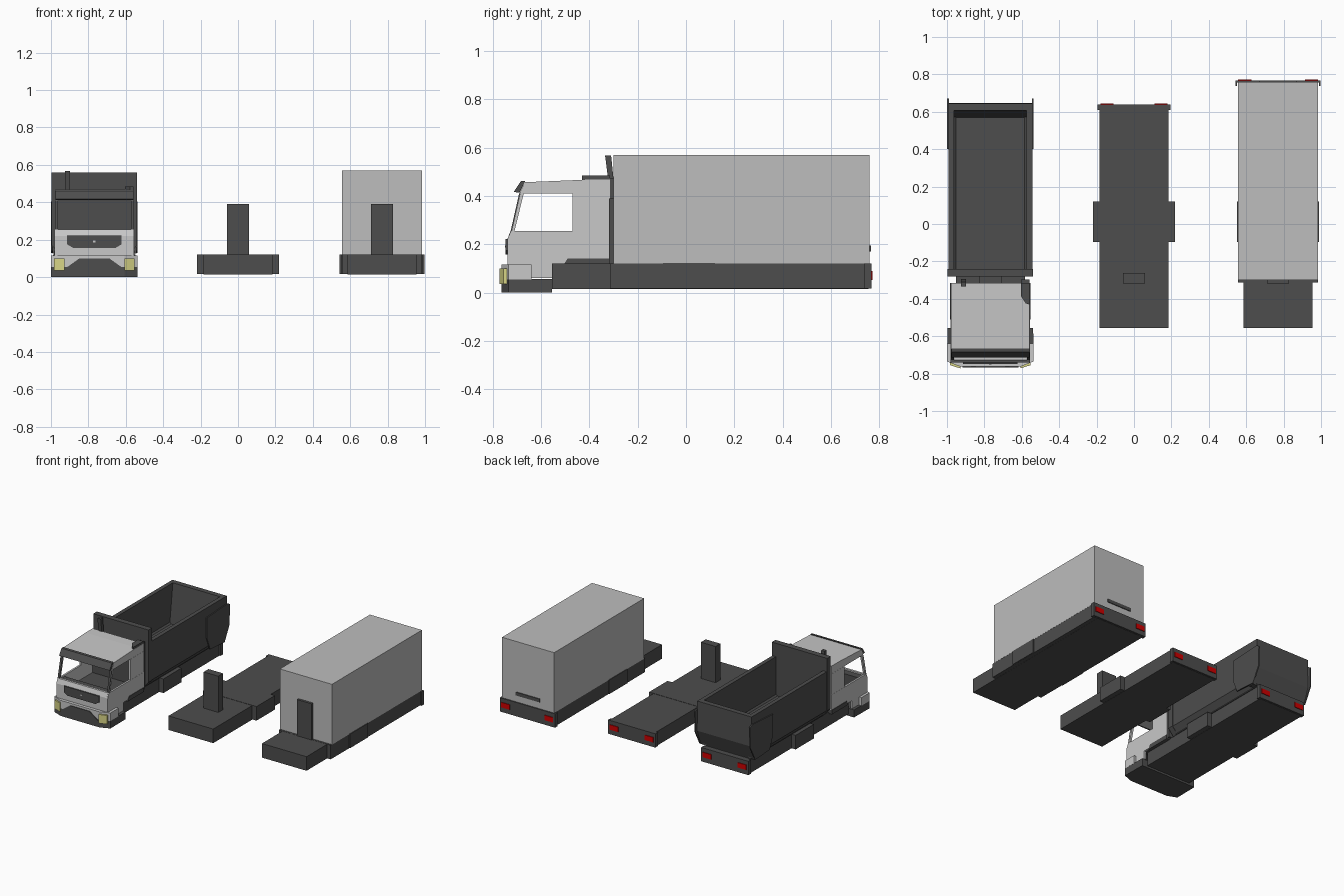
import bpy, bmesh


def mat(name, rgb):
    m = bpy.data.materials.new(name)
    m.diffuse_color = (*rgb, 1)
    return m


CAB = mat("cab_light_grey", (0.58, 0.58, 0.58))
BOX = mat("box_grey", (0.51, 0.51, 0.51))
DARK = mat("dark_grey", (0.075, 0.075, 0.075))
RED = mat("lamp_red", (0.62, 0.0, 0.0))
YEL = mat("lamp_yellow", (0.68, 0.66, 0.24))


def prism(name, cx, axis, pts, lo, hi, m):
    """Extrude a flat profile along x, y or z, shifted sideways by cx."""
    put = {"x": lambda a, b, t: (t + cx, a, b),
           "y": lambda a, b, t: (a + cx, t, b),
           "z": lambda a, b, t: (a + cx, b, t)}[axis]
    bm = bmesh.new()
    low = [bm.verts.new(put(a, b, lo)) for a, b in pts]
    top = [bm.verts.new(put(a, b, hi)) for a, b in pts]
    bm.faces.new(low)
    bm.faces.new(top)
    n = len(pts)
    for i in range(n):
        j = (i + 1) % n
        bm.faces.new((low[i], low[j], top[j], top[i]))
    bmesh.ops.recalc_face_normals(bm, faces=bm.faces)
    me = bpy.data.meshes.new(name)
    bm.to_mesh(me)
    bm.free()
    me.materials.append(m)
    ob = bpy.data.objects.new(name, me)
    bpy.context.collection.objects.link(ob)
    return ob


def box(name, cx, x0, x1, y0, y1, z0, z1, m):
    return prism(name, cx, "z", [(x0, y0), (x1, y0), (x1, y1), (x0, y1)], z0, z1, m)


def pair(name, cx, x0, x1, pts, m):
    """Side profile (y, z) repeated on both sides."""
    for side, s in (("right", 1), ("left", -1)):
        prism(f"{side}_{name}", cx, "x", pts, s * x0, s * x1, m)


def rect(a0, a1, b0, b1):
    return [(a0, b0), (a1, b0), (a1, b1), (a0, b1)]


def chassis(label, cx, rear, half):
    """Frame, side tanks, upright post and rear lamp bar."""
    box(label + "_frame", cx, -0.184, 0.184, -0.555, rear - 0.012, 0.015, 0.12, DARK)
    box(label + "_side_tanks", cx, -0.22, 0.22, -0.096, 0.12, 0.017, 0.122, DARK)
    box(label + "_post", cx, -0.06, 0.06, -0.318, -0.262, 0.12, 0.39, DARK)
    box(label + "_rear_bar", cx, -half, half, rear - 0.012, rear, 0.017, 0.12, DARK)
    pair(label + "_bar_end", cx, half - 0.01, half, rect(rear - 0.03, rear, 0.017, 0.12), DARK)
    pair(label + "_tail_lamp", cx, half - 0.085, half - 0.015,
         rect(rear, rear + 0.005, 0.053, 0.09), RED)


T, M, B = -0.768, 0.0, 0.77
chassis("truck", T, 0.64, 0.195)
chassis("spare", M, 0.64, 0.195)
chassis("cargo", B, 0.768, 0.228)

# cargo box, skirt and rear handle
box("cargo_box", B, -0.215, 0.215, -0.30, 0.76, 0.12, 0.57, BOX)
box("cargo_skirt", B, -0.214, 0.214, -0.314, 0.756, 0.016, 0.121, DARK)
box("cargo_handle", B, -0.1, 0.1, 0.76, 0.766, 0.17, 0.195, DARK)

# tipper bed: walls, floor, headboard and sloped tailgate
for side, s in (("right", 1), ("left", -1)):
    wall = [(0.185, 0.12), (0.224, 0.17), (0.224, 0.46), (0.194, 0.46), (0.194, 0.18), (0.16, 0.15)]
    prism(side + "_bed_wall", T, "y", [(s * x, z) for x, z in wall], -0.25, 0.61, DARK)
box("bed_floor", T, -0.19, 0.19, -0.25, 0.60, 0.12, 0.17, DARK)
head = [(-0.185, 0.12), (0.185, 0.12), (0.228, 0.17), (0.228, 0.56), (-0.228, 0.56), (-0.228, 0.17)]
prism("headboard", T, "y", head, -0.282, -0.24, DARK)
gate = [(0.565, 0.125), (0.605, 0.125), (0.648, 0.24), (0.645, 0.46), (0.607, 0.46)]
prism("tailgate", T, "x", gate, -0.224, 0.224, DARK)
pair("gate_hinge_plate", T, 0.222, 0.231,
     [(0.44, 0.14), (0.61, 0.13), (0.668, 0.24), (0.672, 0.39), (0.645, 0.405), (0.40, 0.39), (0.40, 0.24)], DARK)

# cab sides with open windows
pair("door", T, 0.198, 0.212, [(-0.555, 0.12), (-0.315, 0.12), (-0.315, 0.255),
                               (-0.725, 0.255), (-0.74, 0.22), (-0.74, 0.06), (-0.555, 0.06)], CAB)
pair("rear_pillar", T, 0.196, 0.211, rect(-0.47, -0.315, 0.255, 0.41), CAB)
pair("front_pillar", T, 0.196, 0.211, [(-0.72, 0.255), (-0.71, 0.255), (-0.672, 0.41), (-0.685, 0.41)], CAB)
pair("windscreen_edge", T, 0.195, 0.211, [(-0.726, 0.255), (-0.719, 0.255), (-0.684, 0.41), (-0.691, 0.41)], DARK)
pair("rear_fender", T, 0.19, 0.215, [(-0.51, 0.11), (-0.315, 0.11), (-0.315, 0.142), (-0.49, 0.142)], DARK)

# roof, front wall and dark interior
prism("cab_roof", T, "x", [(-0.69, 0.41), (-0.315, 0.41), (-0.315, 0.468), (-0.40, 0.468), (-0.668, 0.457)],
      -0.21, 0.21, CAB)
prism("cab_front", T, "x", [(-0.74, 0.06), (-0.715, 0.06), (-0.71, 0.255), (-0.727, 0.255), (-0.74, 0.22)],
      -0.205, 0.205, CAB)
box("cab_back_lining", T, -0.197, 0.197, -0.335, -0.318, 0.12, 0.411, DARK)
box("cab_floor", T, -0.199, 0.199, -0.712, -0.318, 0.115, 0.15, DARK)
box("dashboard", T, -0.199, 0.199, -0.712, -0.66, 0.15, 0.245, DARK)

# sun visor
visor = [(-0.665, 0.463), (-0.684, 0.461), (-0.713, 0.417), (-0.69, 0.413)]
prism("sun_visor", T, "x", visor, -0.208, 0.208, DARK)

# grille
grille = [(-0.145, 0.222), (-0.145, 0.175), (-0.115, 0.157), (0.115, 0.157), (0.145, 0.175), (0.145, 0.222)]
prism("grille", T, "y", grille, -0.748, -0.738, DARK)
box("grille_stud", T, -0.006, 0.006, -0.75, -0.745, 0.186, 0.196, CAB)

# bumper with chamfered corners and dark lower part
nose = [(-0.231, -0.735), (-0.16, -0.763), (0.16, -0.763), (0.231, -0.735)]
prism("bumper", T, "z", [(-0.231, -0.64)] + nose + [(0.231, -0.64)], 0.055, 0.116, CAB)
prism("lower_bumper", T, "z", [(-0.229, -0.555)] + nose + [(0.229, -0.555)], 0.0, 0.056, DARK)
apron = [(-0.15, 0.05), (0.15, 0.05), (0.115, 0.075), (0.08, 0.1), (-0.08, 0.1), (-0.115, 0.075)]
prism("bumper_apron", T, "y", apron, -0.768, -0.76, DARK)

# headlamps following the bumper corners
for side, s in (("right", 1), ("left", -1)):
    lamp = [(0.215, -0.735), (0.215, -0.755), (0.16, -0.772), (0.16, -0.75)]
    prism(side + "_headlamp", T, "z", [(s * x, y) for x, y in lamp], 0.035, 0.1, YEL)

# exhaust stack and air intake behind the cab
prism("exhaust_stack", T, "x", [(-0.318, 0.12), (-0.295, 0.12), (-0.298, 0.45), (-0.31, 0.567),
                                (-0.335, 0.567), (-0.32, 0.45)], -0.157, -0.13, DARK)
box("intake_duct", T, 0.165, 0.208, -0.32, -0.298, 0.12, 0.475, DARK)
prism("intake_hood", T, "z", [(0.208, -0.43), (0.19, -0.425), (0.163, -0.385), (0.163, -0.315), (0.208, -0.315)],
      0.464, 0.484, DARK)
